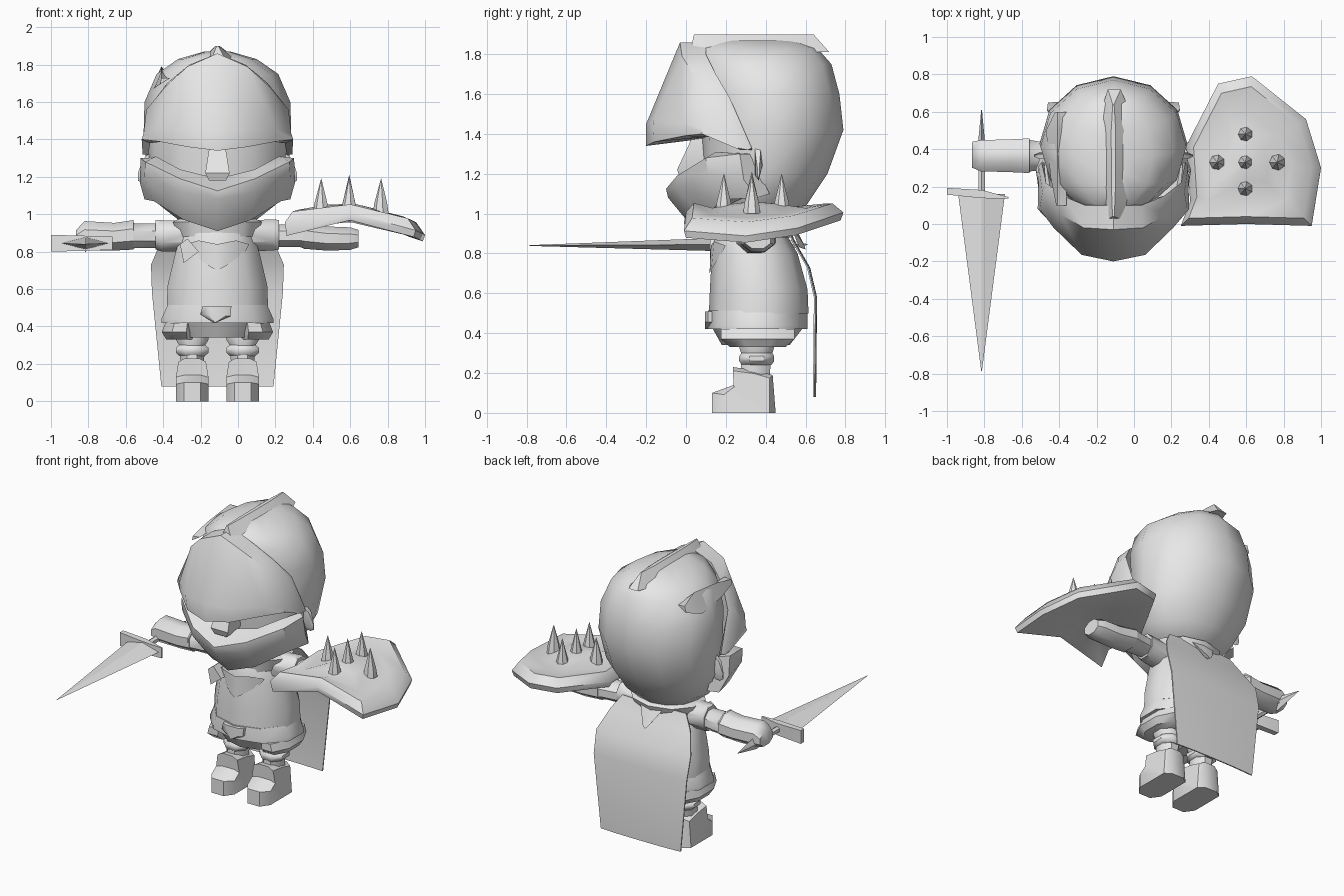
import bpy, bmesh, math

CX = -0.11  # body centre line
GREY = bpy.data.materials.new("plain_grey")
GREY.diffuse_color = (0.8, 0.8, 0.8, 1)


def make(name, verts, faces, angle=45):
    me = bpy.data.meshes.new(name)
    me.from_pydata(verts, [], faces)
    bm = bmesh.new()
    bm.from_mesh(me)
    bmesh.ops.remove_doubles(bm, verts=bm.verts, dist=0.0005)
    bmesh.ops.recalc_face_normals(bm, faces=bm.faces)
    bm.to_mesh(me)
    bm.free()
    me.materials.append(GREY)
    ob = bpy.data.objects.new(name, me)
    bpy.context.collection.objects.link(ob)
    bpy.ops.object.select_all(action='DESELECT')
    ob.select_set(True)
    bpy.context.view_layer.objects.active = ob
    bpy.ops.object.shade_smooth_by_angle(angle=math.radians(angle))
    return ob


def loft(name, rings, angle=45):
    """Skin closed rings and cap both ends."""
    n = len(rings[0])
    verts = [p for r in rings for p in r]
    faces = [(k*n+i, k*n+(i+1) % n, (k+1)*n+(i+1) % n, (k+1)*n+i)
             for k in range(len(rings)-1) for i in range(n)]
    faces += [tuple(range(n)), tuple(range(len(verts)-n, len(verts)))]
    return make(name, verts, faces, angle)


def tube(name, axis, sections, n=8, phase=0.5, angle=45):
    """Elliptical sections (t, c1, c2, r1, r2) along an axis."""
    rings = []
    for t, c1, c2, r1, r2 in sections:
        ring = []
        for i in range(n):
            a = 2*math.pi*(i+phase)/n
            u, v = c1 + r1*math.cos(a), c2 + r2*math.sin(a)
            ring.append({'x': (t, u, v), 'y': (u, t, v), 'z': (u, v, t)}[axis])
        rings.append(ring)
    return loft(name, rings, angle)


def sheet(name, rows, angle=40, closed=True):
    """Rows of (half width, y, z) mirrored about the centre line."""
    full = [[(CX-d, y, z) for d, y, z in reversed(r[1:])] + [(CX+d, y, z) for d, y, z in r] for r in rows]
    n, m = len(full[0]), len(full)
    faces = [(k*n+i, k*n+i+1, ((k+1) % m)*n+i+1, ((k+1) % m)*n+i)
             for k in range(m if closed else m-1) for i in range(n-1)]
    if closed:
        faces += [tuple(k*n for k in range(m)), tuple(k*n+n-1 for k in range(m))]
    return make(name, [p for r in full for p in r], faces, angle)


# Skull with hair cap
skull = [(0.94, .17, .17, .50), (1.05, .31, .10, .61), (1.2, .375, .08, .71), (1.42, .395, .07, .79),
         (1.6, .39, .055, .77), (1.75, .325, .04, .73), (1.83, .21, .07, .66), (1.87, .07, .18, .54)]
tube("head", 'z', [(z, CX, (a+b)/2, rx, (b-a)/2) for z, rx, a, b in skull], 12, 0, 60)

# Overhanging fringe
sheet("fringe", [
    [(0, .10, 1.86), (.15, .10, 1.80), (.27, .15, 1.70), (.36, .22, 1.58), (.385, .33, 1.33)],
    [(0, -.03, 1.86), (.16, -.02, 1.79), (.28, .05, 1.68), (.38, .17, 1.56), (.40, .31, 1.32)],
    [(0, -.20, 1.45), (.17, -.165, 1.46), (.32, -.02, 1.45), (.395, .08, 1.43), (.40, .26, 1.33)],
    [(0, -.20, 1.34), (.16, -.16, 1.36), (.32, -.01, 1.39), (.405, .08, 1.40), (.40, .27, 1.32)],
    [(0, .12, 1.38), (.15, .12, 1.39), (.28, .15, 1.39), (.36, .2, 1.38), (.37, .33, 1.32)]])

# Projecting beard and jaw, its top sloping up to the face
sheet("beard", [
    [(0, .06, 1.19), (.2, .07, 1.24), (.33, .15, 1.31), (.36, .32, 1.30)],
    [(0, -.10, 1.125), (.2, -.045, 1.19), (.385, .10, 1.28), (.41, .27, 1.30)],
    [(0, -.09, 1.08), (.2, -.04, 1.12), (.39, .11, 1.20), (.415, .29, 1.17)],
    [(0, .05, .91), (.18, .08, .97), (.34, .18, 1.07), (.39, .36, 1.08)],
    [(0, .30, .95), (.15, .30, .98), (.28, .32, 1.08), (.34, .42, 1.10)]])

# Nose
loft("nose", [[(CX+s*w, y, z) for s, y in ((-1, .12), (-1, yf), (1, yf), (1, .12))]
              for z, w, yf in ((1.18, .045, -.03), (1.22, .065, -.045), (1.38, .04, .03))])

# Crest: a wedge along the top of the head
loft("crest", [[(CX-.10*k, y, 1.81), (CX-.012*k, y2, z), (CX+.012*k, y2, z), (CX+.13*k, y, 1.81)]
               for y, y2, z, k in ((.02, .04, 1.9, .4), (.2, .2, 1.9, .9), (.5, .5, 1.9, 1), (.72, .64, 1.9, .3))], 30)

# Low hair ridge on one side
loft("left_hair_ridge", [[(CX-.30-.06*k, y, 1.70-.04*k), (CX-.30, y, 1.72+.07*k), (CX-.25, y, 1.73)]
                         for y, k in ((.10, .1), (.25, .6), (.50, 1), (.60, .2))], 30)

# Ears
for s, side in ((-1, "left"), (1, "right")):
    loft(side+"_ear", [[(CX+s*x, .365+w*h, zc+h2*h) for w, h2 in ((-.02, .08), (.01, .08), (.02, 0), (0, -.08), (-.02, -.05))]
                       for x, h, zc in ((.36, 1, 1.25), (.40, .8, 1.23), (.425, .25, 1.20))])

# Coat, neck and collar
tube("coat", 'z', [(.5, CX, .365, .285, .25), (.62, CX, .365, .28, .245), (.8, CX, .345, .235, .215),
                   (.92, CX, .32, .19, .17), (.97, CX, .32, .15, .13)], 10, 0.5)
tube("coat_hem", 'z', [(.42, CX, .36, .315, .25), (.44, CX, .36, .315, .25), (.515, CX, .36, .28, .25)], 10, 0.5)
tube("collar", 'z', [(.88, CX, .34, .22, .19), (.96, CX, .35, .25, .21), (1.0, CX, .34, .16, .15)], 10, 0.5)
sheet("coat_front_flap", [[(0, .125, .84), (.1, .14, .86), (.17, .20, .84)],
                          [(0, .118, .70), (.04, .127, .72), (.15, .18, .80)]], closed=False)
loft("scarf_knot", [[(-.31, y, .84), (-.27, y, .87), (-.21, y, .80), (-.29, y, .74)] for y in (.12, .22)])
loft("belt_buckle", [[(CX+.085*k-.01, y, .51), (CX-.08*k, y, .51), (CX-.09*k, y, .465), (CX-.02*k, y, .42), (CX+.07*k, y, .455)]
                     for y, k in ((.095, .6), (.11, 1), (.16, 1))])
tube("shorts", 'z', [(.34, CX, .35, .20, .17), (.43, CX, .36, .27, .23)], 10)

# Legs and boots with chamfered toes
boot = [(.13, 0), (.13, .10), (.24, .14), (.235, .23), (.34, .215), (.435, .19), (.45, 0)]
for s, side in ((-1, "left"), (1, "right")):
    x = CX+s*.135
    tube(side+"_trouser", 'z', [(.33, x+s*.06, .36, .085, .15), (.37, x+s*.07, .36, .10, .2),
                                (.42, x+s*.06, .36, .09, .2)], 8)
    tube(side+"_leg", 'z', [(.15, x, .345, .065, .08), (.24, x, .35, .07, .08), (.30, x, .355, .075, .085),
                            (.33, x, .355, .095, .095), (.37, x, .355, .09, .09)], 8)
    tube(side+"_knee_band", 'z', [(.24, x, .355, .07, .08), (.26, x, .355, .095, .095), (.285, x, .355, .095, .095),
                                  (.305, x, .355, .07, .08)], 8)
    loft(side+"_boot", [[(x+o*(.85 if z > .18 else 1), min(max(y, y0), y1), z*k2) for y, z in boot]
                        for o, y0, y1, k2 in ((-.087, .19, .42, .92), (-.045, .13, .45, 1),
                                              (.045, .13, .45, 1), (.087, .19, .42, .92))], 40)

# Cape, a thin shaped panel
cape = [(.24, .50, .95), (.30, .54, .86), (.355, .615, .73), (.35, .65, .58), (.30, .645, .08)]
rows = [[(0, y+.008, z), (d*.5, y+.007, z), (d, y, z)] for d, y, z in cape]
sheet("cape", rows + [[(d, y-.008, z) for d, y, z in r] for r in reversed(rows)])
sheet("cape_tab", [[(0, .54, .95), (.09, .52, .95)], [(0, .60, .82), (.02, .595, .84)],
                   [(0, .57, .83), (.02, .56, .85)]])

# Sleeves, forearms and hands
tube("left_sleeve", 'x', [(-.20, .33, .88, .10, .09), (-.41, .35, .885, .085, .09), (-.44, .36, .89, .08, .085)], 8)
tube("left_forearm", 'x', [(-.42, .36, .885, .07, .07), (-.55, .365, .885, .09, .07), (-.57, .365, .89, .10, .085)], 8)
tube("left_hand", 'x', [(-.56, .365, .89, .10, .085), (-.66, .365, .88, .095, .08), (-.82, .365, .885, .09, .085),
                        (-.865, .37, .87, .075, .05)], 8)
tube("right_sleeve", 'x', [(-.02, .33, .88, .10, .09), (.19, .35, .89, .085, .09), (.22, .36, .89, .08, .085)], 8)
tube("right_forearm", 'x', [(.20, .36, .885, .07, .065), (.33, .36, .885, .09, .065), (.36, .36, .885, .10, .075)], 8)
tube("right_hand", 'x', [(.35, .36, .885, .10, .075), (.48, .36, .87, .09, .07), (.60, .36, .87, .09, .065),
                         (.645, .36, .87, .07, .05)], 8)

# Sword: blade, guard and pommel spike
tube("sword_blade", 'y', [(.16, -.815, .845, .125, .033), (-.785, -.815, .84, .002, .002)], 4, 0, 20)
loft("sword_guard", [[(x, y-w, .845-h), (x, y+w, .845-h), (x, y+w, .845+h), (x, y-w, .845+h)]
                     for x, y, w, h in ((-1, .175, .018, .045), (-.815, .16, .022, .04), (-.67, .14, .004, .035))], 30)
tube("sword_grip", 'y', [(.15, -.815, .845, .02, .02), (.44, -.815, .845, .02, .025)], 6)
tube("pommel_spike", 'y', [(.40, -.815, .845, .022, .05), (.61, -.815, .845, .002, .002)], 4, 0, 20)

# Shield: arched slab with raised rim and a drooping front corner
rim = [(.25, -.01), (.6, 0), (.95, -.01), (1.0, .3), (.92, .56), (.63, .79), (.45, .75), (.28, .42), (.30, .12)]


def shield_ring(scale, dz):
    pts = []
    for i, (x, y) in enumerate(rim):
        u, v = .6+(x-.6)*scale, .33+(y-.33)*scale
        arch = 1.0 - .6*(u-.55)**2
        droop = .035 if i == 0 and scale > .9 and dz < 0 else 0
        pts.append((u, v, arch+dz-droop))
    return pts


loft("shield", [shield_ring(*p) for p in ((.3, -.02), (.8, -.04), (.97, -.03), (1, .01), (.88, .055),
                                          (.6, .03), (.3, .05), (.05, .06))], 50)

# Shield spikes in a cross
for i, (x, y, top) in enumerate(((.445, .33, 1.19), (.765, .33, 1.19), (.595, .48, 1.20), (.595, .33, 1.21), (.595, .19, 1.20))):
    tube(f"shield_spike_{i+1}", 'z', [(1.0, x, y, .045, .045), (1.06, x, y, .036, .036), (top, x, y, .001, .001)], 7)
